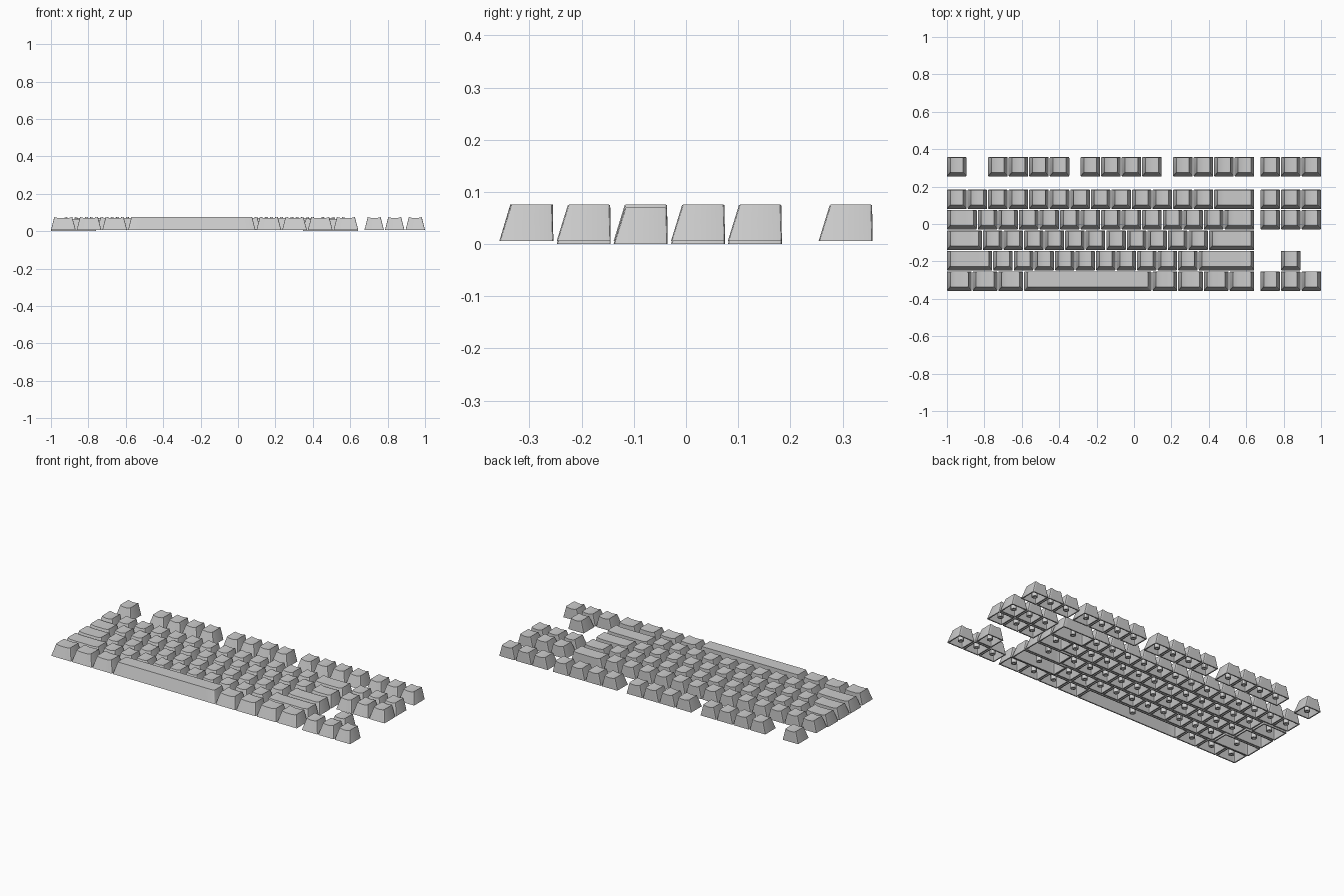
import bpy, bmesh, math

if "Cube" in bpy.data.objects:
    bpy.data.objects.remove(bpy.data.objects["Cube"])

U = 0.10989          # key pitch
GAP = 0.0055         # space between caps
DEPTH = 0.1035       # cap depth in y
H = 0.070            # cap height
WALL = 0.007


def columns(w, front, back, r, n=12):
    """Rounded rectangle described as (x, y_front, y_back) columns."""
    h = w / 2
    left = [(-h + r * (1 - math.cos(a)), r * (1 - math.sin(a)))
            for a in (0, math.pi / 6, math.pi / 3, math.pi / 2)]
    mid = [(-h + r + (w - 2 * r) * i / n, 0) for i in range(1, n)]
    cols = left + mid + [(-x, d) for x, d in reversed(left)]
    return [(x, front + d, back - d) for x, d in cols]


def ring(bm, cols, zf):
    a = [bm.verts.new((x, f, zf(x))) for x, f, b in cols]
    c = [bm.verts.new((x, b, zf(x))) for x, f, b in cols]
    return a + c[::-1]


def skin(bm, r0, r1):
    n = len(r0)
    for i in range(n):
        j = (i + 1) % n
        bm.faces.new((r0[i], r0[j], r1[j], r1[i]))


def strips(bm, r):
    n = len(r)
    for i in range(n // 2 - 1):
        bm.faces.new((r[i], r[i + 1], r[n - 2 - i], r[n - 1 - i]))


def make_cap(units, flat):
    w = units * U - GAP
    d = DEPTH / 2
    tw = w - 0.036
    dip = 0.0 if flat else 0.006
    edge = 0.034     # width of the curved part of the dish at each end

    def dish(x):
        t = min(1, max(0, (tw / 2 - abs(x)) / edge))
        return H - dip * (1 - (1 - t) ** 2)

    bm = bmesh.new()
    # outer shell, sloped front and sides, upright back
    base = ring(bm, columns(w, -d, d, 0.004), lambda x: 0)
    top = ring(bm, columns(tw, -d + 0.021, d - 0.001, 0.006), dish)
    skin(bm, base, top)
    strips(bm, top)
    # hollow underside
    k = WALL
    ib = ring(bm, columns(w - 2 * k, -d + k, d - k, 0.003), lambda x: 0)
    ceil = H - 0.014
    it = ring(bm, columns(tw - k, -d + 0.017 + k, d - k - 0.001, 0.004), lambda x: ceil)
    skin(bm, ib, base)
    skin(bm, it, ib)
    strips(bm, it)
    # switch stem with a cross-shaped socket
    a, b, R = 0.0115, 0.0035, 0.016
    plus = [(a, -b), (a, b), (b, b), (b, a), (-b, a), (-b, b),
            (-a, b), (-a, -b), (-b, -b), (-b, -a), (b, -a), (b, -b)]
    loops = []
    for z, cross in ((ceil, 0), (0.006, 0), (0.006, 1), (0.036, 1)):
        vs = []
        for x, y in plus:
            s = 1 if cross else R / math.hypot(x, y)
            vs.append(bm.verts.new((x * s, y * s, z)))
        loops.append(vs)
    for p, q in zip(loops, loops[1:]):
        skin(bm, p, q)
    bm.faces.new(loops[-1])
    bmesh.ops.recalc_face_normals(bm, faces=bm.faces)
    me = bpy.data.meshes.new("keycap_%gu" % units)
    bm.to_mesh(me)
    bm.free()
    me.shade_smooth()
    me.set_sharp_from_angle(angle=math.radians(30))
    return me


meshes = {}


def add_key(name, start, units, y):
    if units not in meshes:
        meshes[units] = make_cap(units, units > 5)
    ob = bpy.data.objects.new(name, meshes[units])
    # long modifier keys sit slightly lower
    z = 0.0 if 1.4 < units < 5 else 0.006
    ob.location = (-1 - GAP / 2 + (start + units / 2) * U, y, z)
    bpy.context.collection.objects.link(ob)


# rows: name, y centre, list of (start, widths)
NAV = (15.25, [1, 1, 1])
rows = [
    ("function", 0.306, [(0, [1]), (2, [1] * 4), (6.5, [1] * 4), (11, [1] * 4), NAV]),
    ("number", 0.132, [(0, [1] * 13 + [2]), NAV]),
    ("upper", 0.023, [(0, [1.5] + [1] * 12 + [1.5]), NAV]),
    ("home", -0.087, [(0, [1.75] + [1] * 11 + [2.25])]),
    ("shift", -0.196, [(0, [2.25] + [1] * 10 + [2.75]), (16.25, [1])]),
    ("space", -0.306, [(0, [1.25] * 3 + [6.25] + [1.25] * 4), NAV]),
]
for rname, y, groups in rows:
    n = 0
    for start, widths in groups:
        for w in widths:
            n += 1
            add_key("space_bar" if w > 5 else "%s_row_key_%02d" % (rname, n), start, w, y)
            start += w
